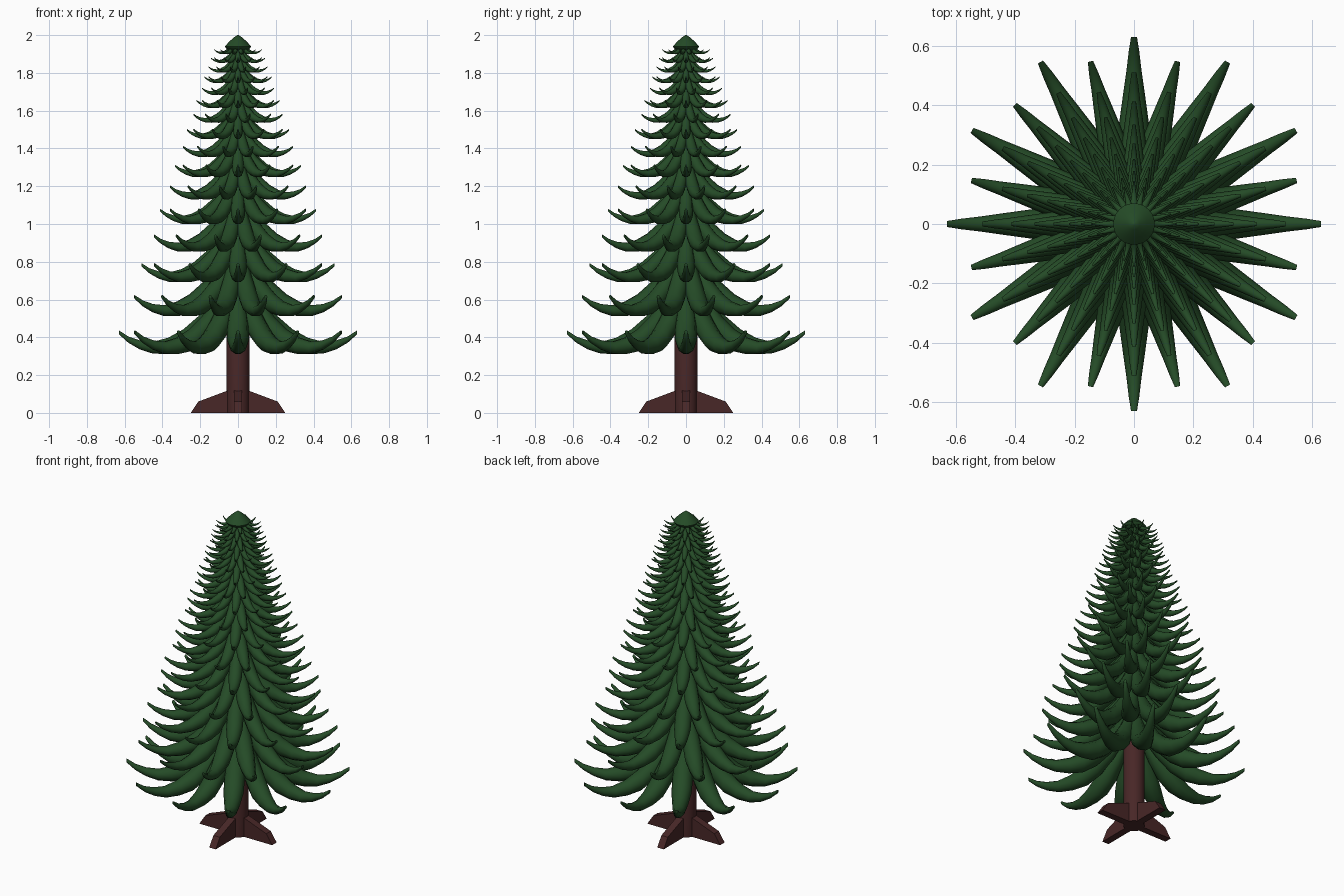
import bpy, bmesh
from math import cos, sin, pi, radians
from mathutils import Matrix, Vector

cube = bpy.data.objects.get("Cube")
if cube:
    bpy.data.objects.remove(cube, do_unlink=True)


def material(name, rgb):
    mat = bpy.data.materials.new(name)
    mat.use_nodes = True
    mat.diffuse_color = (*rgb, 1)
    mat.node_tree.nodes["Principled BSDF"].inputs["Base Color"].default_value = (*rgb, 1)
    return mat


green = material("needle green", (0.018, 0.07, 0.02))
brown = material("bark brown", (0.065, 0.02, 0.02))


def finish(bm, name, mat, angle=None):
    bmesh.ops.recalc_face_normals(bm, faces=bm.faces)
    mesh = bpy.data.meshes.new(name)
    bm.to_mesh(mesh)
    bm.free()
    mesh.materials.append(mat)
    obj = bpy.data.objects.new(name, mesh)
    bpy.context.collection.objects.link(obj)
    if angle:
        bpy.ops.object.select_all(action="DESELECT")
        obj.select_set(True)
        bpy.context.view_layer.objects.active = obj
        bpy.ops.object.shade_smooth_by_angle(angle=radians(angle))
    return obj


def loft(bm, rings):
    loops = [[bm.verts.new(p) for p in ring] for ring in rings]
    for a, b in zip(loops, loops[1:]):
        for i in range(len(a)):
            j = (i + 1) % len(a)
            bm.faces.new((a[i], a[j], b[j], b[i]))
    bm.faces.new(loops[0])
    bm.faces.new(loops[-1])


def circle(radius, z, sides):
    return [(radius * cos(2 * pi * i / sides), radius * sin(2 * pi * i / sides), z)
            for i in range(sides)]


# Drooping branch with an upturned tip: distance out, top, underside, half width
BRANCH = [(0.00, 0.80, 0.70, 0.020), (0.06, 0.735, 0.56, 0.030),
          (0.13, 0.62, 0.46, 0.045), (0.21, 0.515, 0.375, 0.058),
          (0.29, 0.445, 0.325, 0.057), (0.37, 0.40, 0.31, 0.046),
          (0.45, 0.378, 0.312, 0.035), (0.52, 0.385, 0.335, 0.025),
          (0.58, 0.405, 0.37, 0.018), (0.63, 0.437, 0.415, 0.010)]
SIDES, TIERS, SHRINK, PIVOT = 10, 16, 0.9, 2.31


def branch_rings(turn):
    rings = []
    for out, top, low, half in BRANCH:
        mid, tall = (top + low) / 2, (top - low) / 2
        rings.append([turn @ Vector((out, half * cos(2 * pi * i / SIDES),
                                     mid + tall * sin(2 * pi * i / SIDES)))
                      for i in range(SIDES)])
    return rings


# Tiers of twelve branches, each smaller than the last and turned half a step
for tier in range(TIERS):
    size = SHRINK ** tier
    place = (Matrix.Translation((0, 0, PIVOT)) @ Matrix.Scale(size, 4)
             @ Matrix.Translation((0, 0, -PIVOT)))
    bm = bmesh.new()
    for k in range(12):
        angle = radians(30 * k + 15 * (tier % 2))
        loft(bm, branch_rings(place @ Matrix.Rotation(angle, 4, "Z")))
    finish(bm, f"branch_tier_{tier + 1}", green, 50)

# Pointed crown
bm = bmesh.new()
loft(bm, [circle(r, z, 24) for r, z in
          [(0.06, 1.925), (0.07, 1.94), (0.045, 1.967), (0.02, 1.989), (0.004, 2.0)]])
finish(bm, "crown", green, 60)

# Trunk
bm = bmesh.new()
loft(bm, [circle(0.06, 0, 16), circle(0.06, 0.62, 16), circle(0.02, 0.75, 16)])
finish(bm, "trunk", brown, 40)

# Four stand legs, cut from one side profile
LEG = [(0, 0), (0.25, 0), (0.21, 0.06), (0.05, 0.12), (0, 0.12)]
for k, side in enumerate(("left", "back", "right", "front")):
    turn = Matrix.Rotation(k * pi / 2, 4, "Z")
    bm = bmesh.new()
    loft(bm, [[turn @ Vector((x, y, z)) for x, z in LEG] for y in (-0.022, 0.022)])
    finish(bm, f"{side}_stand_leg", brown)
